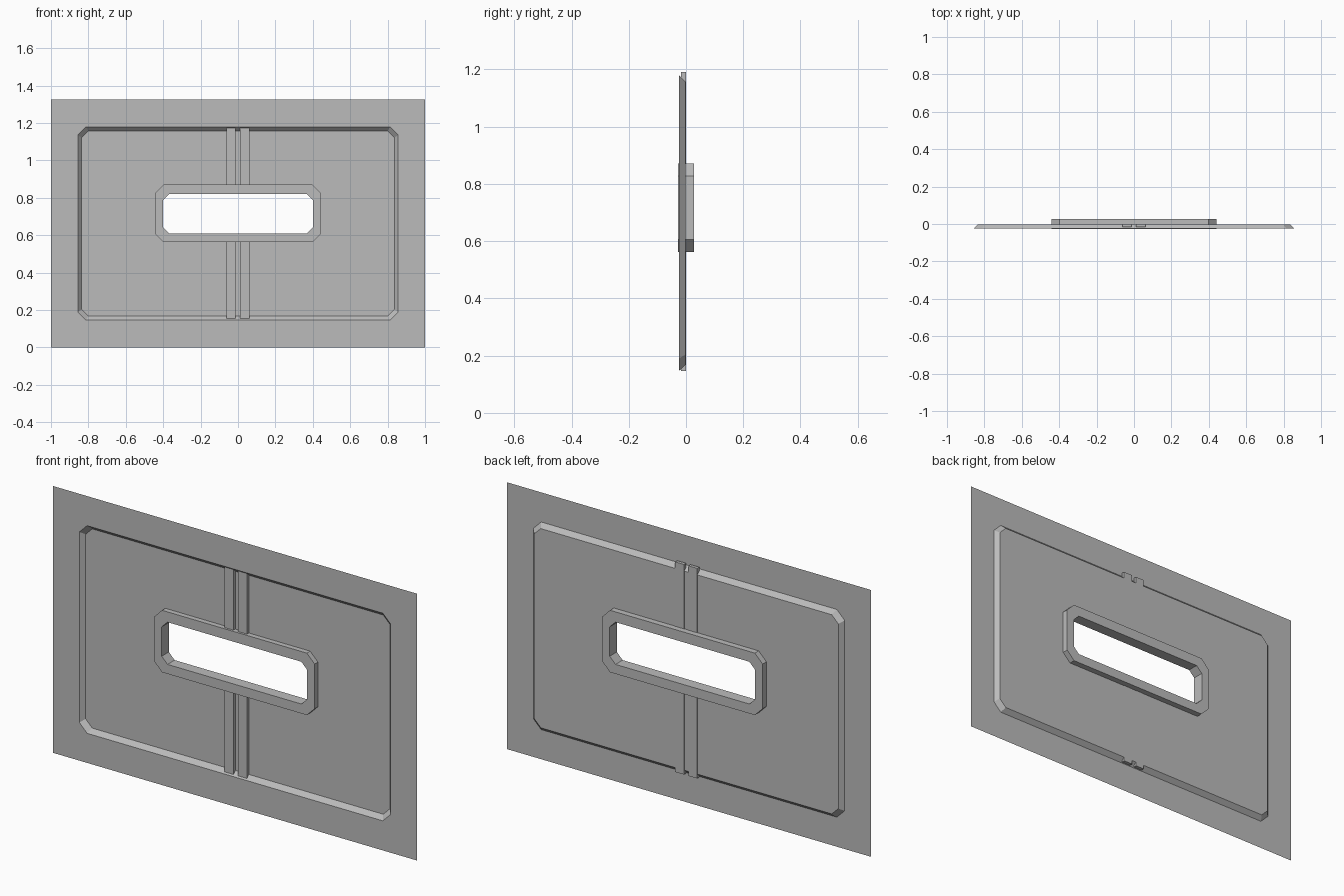
import bpy
import bmesh

cube = bpy.data.objects.get("Cube")
if cube:
    bpy.data.objects.remove(cube, do_unlink=True)

gray = bpy.data.materials.new("plain gray")
gray.use_nodes = True
gray.diffuse_color = (0.5, 0.5, 0.5, 1)
gray.node_tree.nodes["Principled BSDF"].inputs["Base Color"].default_value = (0.5, 0.5, 0.5, 1)


def finish(bm, name):
    mesh = bpy.data.meshes.new(name)
    bm.to_mesh(mesh)
    bm.free()
    mesh.materials.append(gray)
    obj = bpy.data.objects.new(name, mesh)
    bpy.context.collection.objects.link(obj)
    return obj


def octagon(bm, half, low, high, cut, y):
    """Chamfered rectangle in the xz plane, counter-clockwise from the front."""
    points = [(-half + cut, low), (half - cut, low), (half, low + cut), (half, high - cut),
              (half - cut, high), (-half + cut, high), (-half, high - cut), (-half, low + cut)]
    return [bm.verts.new((x, y, z)) for x, z in points]


def loft(name, sections, closed=False):
    """Join a row of chamfered rectangles with bands of faces."""
    bm = bmesh.new()
    loops = [octagon(bm, *s) for s in sections]
    pairs = list(zip(loops, loops[1:]))
    if closed:
        pairs.append((loops[-1], loops[0]))
    for a, b in pairs:
        for i in range(8):
            j = (i + 1) % 8
            bm.faces.new((a[i], a[j], b[j], b[i]))
    bmesh.ops.remove_doubles(bm, verts=bm.verts, dist=0.0005)
    return finish(bm, name)


def box(name, x0, x1, y0, y1, z0, z1):
    bm = bmesh.new()
    bmesh.ops.create_cube(bm, size=1)
    for v in bm.verts:
        v.co = (x1 if v.co.x > 0 else x0, y1 if v.co.y > 0 else y0, z1 if v.co.z > 0 else z0)
    return finish(bm, name)


# Thin sheet with a sloped recess and an opening under the frame
loft("recessed_panel", [
    (1.0, 0.0, 1.326, 0.0, -0.024),
    (0.856, 0.147, 1.179, 0.043, -0.024),
    (0.836, 0.168, 1.158, 0.036, -0.002),
    (0.42, 0.587, 0.846, 0.038, -0.002),
])

# Chamfered frame around the opening
outer = (0.441, 0.563, 0.871, 0.043)
inner = (0.40, 0.61, 0.82, 0.032)
loft("opening_frame", [(*outer, -0.028), (*inner, -0.028), (*inner, 0.028), (*outer, 0.028)],
     closed=True)

# Pair of upright strips, above and below the frame
for side, x0, x1 in (("right", -0.061, -0.013), ("left", 0.011, 0.061)):
    box(f"upper_strip_{side}", x0, x1, -0.017, -0.0005, 0.85, 1.191)
    box(f"lower_strip_{side}", x0, x1, -0.017, -0.0005, 0.147, 0.58)
